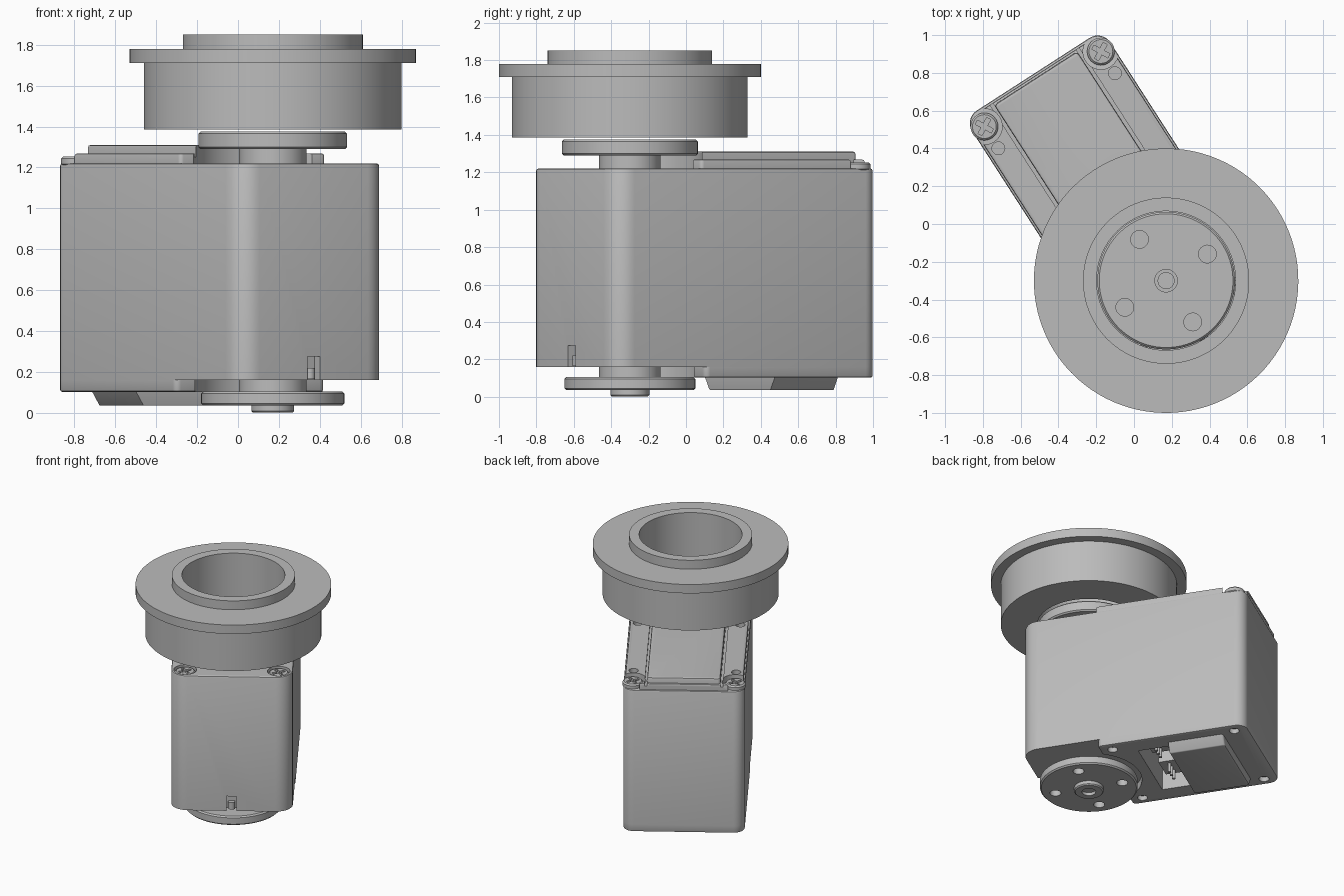
import bpy, bmesh, math
from mathutils import Matrix, Vector

cube = bpy.data.objects.get("Cube")
if cube:
    bpy.data.objects.remove(cube, do_unlink=True)

# The unit is built around its output axis, then turned and shifted into place
PLACE = Matrix.Translation((0.17, -0.30, 0)) @ Matrix.Rotation(math.radians(32.8), 4, "Z")

grey = bpy.data.materials.new("plain grey")
grey.use_nodes = True
grey.diffuse_color = (0.5, 0.5, 0.5, 1)
grey.node_tree.nodes["Principled BSDF"].inputs["Base Color"].default_value = (0.5, 0.5, 0.5, 1)


def finish(bm, name):
    bmesh.ops.recalc_face_normals(bm, faces=bm.faces)
    mesh = bpy.data.meshes.new(name)
    bm.to_mesh(mesh)
    bm.free()
    obj = bpy.data.objects.new(name, mesh)
    bpy.context.collection.objects.link(obj)
    mesh.materials.append(grey)
    obj.matrix_world = PLACE
    return obj


def prism(name, outline, z0, z1, bevel=0.0, taper=1.0):
    """Extrude an outline from z0 to z1; bevel rounds the rim at z1."""
    bm = bmesh.new()
    base = bm.faces.new([bm.verts.new((x, y, z0)) for x, y in outline])
    ext = bmesh.ops.extrude_face_region(bm, geom=[base])["geom"]
    for v in [g for g in ext if isinstance(g, bmesh.types.BMVert)]:
        v.co = (v.co.x * taper, v.co.y, z1)
    if bevel:
        rim = [e for e in bm.edges if all(abs(v.co.z - z1) < 1e-5 for v in e.verts)]
        bmesh.ops.bevel(bm, geom=rim, offset=bevel, segments=2, profile=0.5, affect="EDGES")
    return finish(bm, name)


def rounded(u, v0, v1, r_front, r_back, steps=8):
    """Rounded rectangle, symmetric across the middle."""
    pts = []
    corners = [(u, v1, r_back, 0), (-u, v1, r_back, 1), (-u, v0, r_front, 2), (u, v0, r_front, 3)]
    for x, y, r, q in corners:
        cx, cy = x - math.copysign(r, x), y - (r if q < 2 else -r)
        n = steps if r > 0 else 0
        for i in range(n + 1):
            a = (q + i / max(n, 1)) * math.pi / 2
            pts.append((cx + r * math.cos(a), cy + r * math.sin(a)))
    return pts


def lathe(name, profile, at=(0, 0), steps=72):
    """Spin a closed profile of (radius, height) points."""
    bm = bmesh.new()
    verts = [bm.verts.new((r, 0, z)) for r, z in profile]
    edges = [bm.edges.new((a, b)) for a, b in zip(verts, verts[1:] + verts[:1])]
    bmesh.ops.spin(bm, geom=verts + edges, cent=(0, 0, 0), axis=(0, 0, 1),
                   angle=2 * math.pi, steps=steps)
    bmesh.ops.remove_doubles(bm, verts=bm.verts, dist=1e-5)
    bmesh.ops.translate(bm, verts=bm.verts, vec=(at[0], at[1], 0))
    return finish(bm, name)


def drum(name, r, z0, z1, at=(0, 0), bevel=0.0, steps=72):
    b = bevel
    prof = [(0, z0), (r - b, z0), (r, z0 + b), (r, z1 - b), (r - b, z1), (0, z1)]
    if not b:
        prof = [(0, z0), (r, z0), (r, z1), (0, z1)]
    return lathe(name, prof, at, steps)


def box(name, u0, u1, v0, v1, z0, z1):
    return prism(name, [(u0, v0), (u1, v0), (u1, v1), (u0, v1)], z0, z1)


def cut(obj, cutters):
    """Subtract every cutter, bake the result and remove the cutters."""
    for c in cutters:
        c.hide_render = True
        mod = obj.modifiers.new("cut", "BOOLEAN")
        mod.operation, mod.solver, mod.object = "DIFFERENCE", "EXACT", c
    bpy.context.view_layer.update()
    deps = bpy.context.evaluated_depsgraph_get()
    mesh = bpy.data.meshes.new_from_object(obj.evaluated_get(deps))
    obj.modifiers.clear()
    obj.data = mesh
    for c in cutters:
        bpy.data.objects.remove(c, do_unlink=True)


def holes(points, r, z0, z1):
    return [drum("hole_cutter", r, z0, z1, p, steps=24) for p in points]


def pairs(u, *vs):
    return [(s * u, v) for v in vs for s in (-1, 1)]


def ring(r, count, start):
    return [(r * math.cos(start + i * math.tau / count), r * math.sin(start + i * math.tau / count))
            for i in range(count)]


W, FRONT, BACK = 0.435, -0.37, 1.30
front_screws, back_screws = pairs(0.335, -0.265), pairs(0.367, 1.207)

# Main case, with front screw wells, cable slot and connector bay
case = prism("main_case", rounded(W, FRONT, BACK, 0.12, 0.08), 0.16, 1.22, 0.012)
cut(case, holes(front_screws, 0.082, 1.17, 1.3)
    + [box("slot_cutter", -0.037, 0.037, -0.5, -0.32, 0.1, 0.275),
       box("bay_cutter", -0.29, 0.29, 0.46, 0.68, 0.1, 0.36)])
drum("slot_pin", 0.025, 0.165, 0.22, (0, -0.335), steps=24)

# Top cover: side rails with screw recesses, curved around the horn
rails = prism("top_rails", rounded(W - 0.012, 0.18, BACK - 0.012, 0.02, 0.07), 1.215, 1.268, 0.01)
cut(rails, [drum("horn_clearance", 0.39, 1.1, 1.4)]
    + holes(back_screws, 0.095, 1.2, 1.4) + holes(pairs(0.367, 1.07, 0.27), 0.034, 1.23, 1.4)
    + [box("corner_cutter", s * 0.367, s * 0.5, 1.2, 1.4, 1.2, 1.4) for s in (-1, 1)]
    + [box("groove_cutter", s * 0.262, s * 0.28, 0.1, 1.4, 1.25, 1.4) for s in (-1, 1)])
panel = prism("top_panel", rounded(0.262, 0.2, 1.275, 0.01, 0.02), 1.22, 1.31, 0.012)
cut(panel, [drum("horn_clearance", 0.39, 1.1, 1.4)])

# Bottom cover with bay opening and corner holes
cover = prism("bottom_cover", rounded(W, 0.2, BACK, 0.03, 0.08), 0.16, 0.103, 0.01)
cut(cover, [drum("horn_clearance", 0.38, 0, 0.3),
            box("bay_cutter", -0.29, 0.29, 0.46, 0.68, 0.0, 0.3)]
    + holes(pairs(0.36, 1.2, 0.29), 0.036, 0.05, 0.14))
prism("bottom_block", rounded(0.345, 0.70, 1.11, 0.0, 0.02), 0.105, 0.035, 0.006, taper=0.87)

# Connectors inside the bay
for side, label in ((1, "left"), (-1, "right")):
    c = side * 0.16
    box(label + "_connector", c - 0.09, c + 0.09, 0.50, 0.64, 0.2, 0.37)
    for i in (-1, 0, 1):
        drum(label + "_connector_pin", 0.012, 0.13, 0.25, (c + i * 0.05, 0.57), steps=12)

# Screws with crossed slots
for label, spots, top in (("front", front_screws, 1.212), ("back", back_screws, 1.253)):
    for x, y in spots:
        screw = drum(label + "_screw", 0.073, top - 0.045, top, (x, y), 0.01, 32)
        slots = []
        for a in (0.5, 0.5 + math.pi / 2):
            d = Vector((math.cos(a), math.sin(a))) * 0.048
            n = Vector((-d.y, d.x)) * 0.25
            c = Vector((x, y))
            quad = [c - d - n, c + d - n, c + d + n, c - d + n]
            slots.append(prism("cross_cutter", quad, top - 0.02, top + 0.05))
        cut(screw, slots)

# Upper horn and neck
drum("upper_neck", 0.165, 1.21, 1.295)
horn = drum("upper_horn", 0.364, 1.29, 1.375, bevel=0.01)
cut(horn, holes(ring(0.26, 4, math.pi / 2), 0.047, 1.31, 1.5) + holes([(0, 0)], 0.06, 1.36, 1.5))
drum("upper_horn_bolt", 0.045, 1.35, 1.368, steps=32)

# Lower horn, neck and hub
drum("lower_neck", 0.165, 0.10, 0.17)
horn = drum("lower_horn", 0.35, 0.035, 0.105, bevel=0.01)
cut(horn, holes(ring(0.25, 4, math.pi / 2), 0.04, -0.1, 0.08))
hub = drum("lower_hub", 0.105, 0.002, 0.05, bevel=0.008)
cut(hub, holes([(0, 0)], 0.05, -0.1, 0.025))

# Flanged wheel with open bore
lathe("flanged_wheel", [(0.368, 1.385), (0.63, 1.385), (0.63, 1.71), (0.70, 1.71),
                        (0.70, 1.78), (0.44, 1.78), (0.44, 1.85), (0.368, 1.85)], steps=96)

# Smooth shading with crisp edges
bpy.ops.object.select_all(action="DESELECT")
for obj in bpy.context.scene.objects:
    if obj.type == "MESH":
        obj.select_set(True)
        bpy.context.view_layer.objects.active = obj
bpy.ops.object.shade_smooth_by_angle(angle=math.radians(35))
